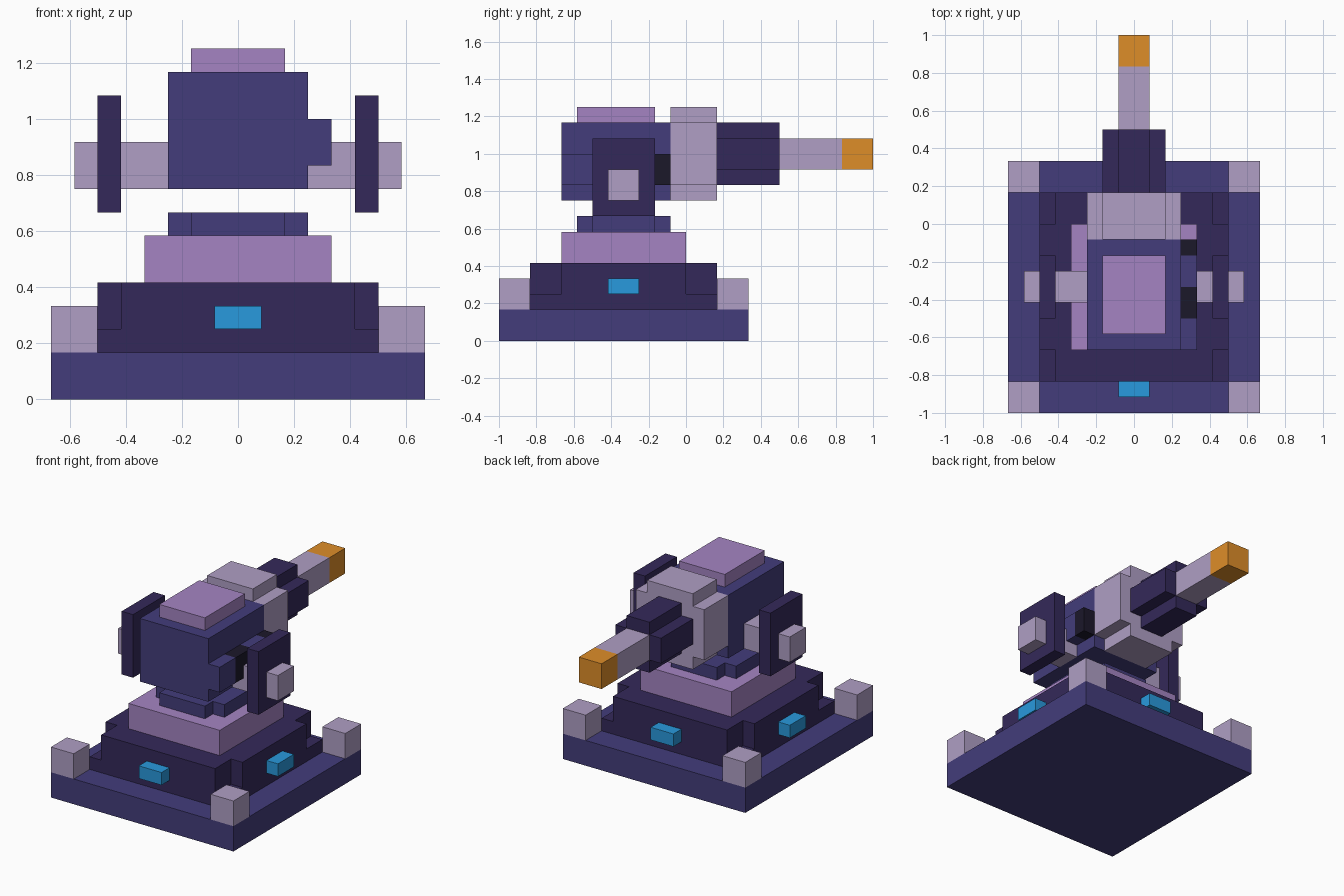
import bpy, bmesh
from mathutils import Vector

if "Cube" in bpy.data.objects:
    bpy.data.objects.remove(bpy.data.objects["Cube"])

U = 1 / 12  # one voxel


def material(name, rgb):
    m = bpy.data.materials.new(name)
    m.diffuse_color = [(c / 255) ** 2.2 for c in rgb] + [1]
    m.use_nodes = True
    m.node_tree.nodes["Principled BSDF"].inputs["Base Color"].default_value = m.diffuse_color
    return m


NAVY = material("navy", (69, 63, 122))
DARK = material("dark_violet", (55, 45, 90))
PALE = material("pale_lilac", (174, 157, 195))
PURPLE = material("purple", (163, 131, 193))
BLUE = material("blue_light", (45, 152, 220))
ORANGE = material("orange", (221, 140, 45))
BLACK = material("black", (33, 30, 46))


def prism(name, outline, lo, hi, axis, mat):
    """Extrude a 2D outline along y or z, in voxel units."""
    def place(a, b, h):
        return Vector((a, b, h) if axis == "z" else (a, h, b)) * U
    bm = bmesh.new()
    face = bm.faces.new([bm.verts.new(place(a, b, lo)) for a, b in outline])
    ext = bmesh.ops.extrude_face_region(bm, geom=[face])
    verts = [v for v in ext["geom"] if isinstance(v, bmesh.types.BMVert)]
    bmesh.ops.translate(bm, verts=verts, vec=place(0, 0, hi - lo))
    bmesh.ops.recalc_face_normals(bm, faces=bm.faces)
    mesh = bpy.data.meshes.new(name)
    bm.to_mesh(mesh)
    bm.free()
    mesh.materials.append(mat)
    ob = bpy.data.objects.new(name, mesh)
    bpy.context.collection.objects.link(ob)
    return ob


def box(name, x, y, z, mat):
    outline = [(x[0], y[0]), (x[1], y[0]), (x[1], y[1]), (x[0], y[1])]
    return prism(name, outline, z[0], z[1], "z", mat)


def pair(name, x, y, z, mat):
    """Box on the right, mirrored to the left."""
    box(name + "_right", x, y, z, mat)
    box(name + "_left", (-x[1], -x[0]), y, z, mat)


def notched(name, w, h, nw, nh, centre, lo, hi, axis, mat):
    """Rectangle of half size w by h with its corners cut by nw by nh."""
    a, b = w - nw, h - nh
    pts = [(w, -b), (w, b), (a, b), (a, h), (-a, h), (-a, b),
           (-w, b), (-w, -b), (-a, -b), (-a, -h), (a, -h), (a, -b)]
    return prism(name, [(p, q + centre) for p, q in pts], lo, hi, axis, mat)


# Stepped base
box("base_slab", (-8, 8), (-12, 4), (0, 2), NAVY)
pair("front_corner_post", (6, 8), (-12, -10), (2, 4), PALE)
pair("back_corner_post", (6, 8), (2, 4), (2, 4), PALE)
box("lower_tier_foot", (-6, 6), (-10, 2), (2, 3), DARK)
notched("lower_tier", 6, 6, 1, 2, -4, 3, 5, "z", DARK)
box("upper_tier", (-4, 4), (-8, 0), (5, 7), PURPLE)
notched("swivel_ring", 3, 3, 1, 1, -4, 7, 8, "z", NAVY)

# Lights on all four sides
box("front_light", (-1, 1), (-11, -10), (3, 4), BLUE)
box("back_light", (-1, 1), (2, 3), (3, 4), BLUE)
pair("side_light", (6, 7), (-5, -3), (3, 4), BLUE)

# Turret body and cap
box("turret_body", (-3, 3), (-8, -1), (9, 14), NAVY)
box("turret_cap", (-2, 2), (-7, -2), (14, 15), PURPLE)

# Side plates on their axle
pair("axle", (3, 5), (-5, -3), (9, 11), PALE)
pair("side_plate", (5, 6), (-6, -2), (8, 13), DARK)
pair("axle_end", (6, 7), (-5, -3), (9, 11), PALE)

# Banded feed strip on the right side only
for i, (y0, y1) in enumerate([(-8, -6), (-6, -4), (-4, -2), (-2, -1)]):
    box(f"feed_strip_{i + 1}", (3, 4), (y0, y1), (10, 12), BLACK if i % 2 else NAVY)

# Gun: collar, breech, barrel and muzzle
notched("collar", 3, 3, 1, 1, 12, -1, 2, "y", PALE)
notched("breech", 2, 2, 1, 1, 12, 2, 6, "y", DARK)
box("barrel", (-1, 1), (6, 10), (11, 13), PALE)
box("muzzle", (-1, 1), (10, 12), (11, 13), ORANGE)
